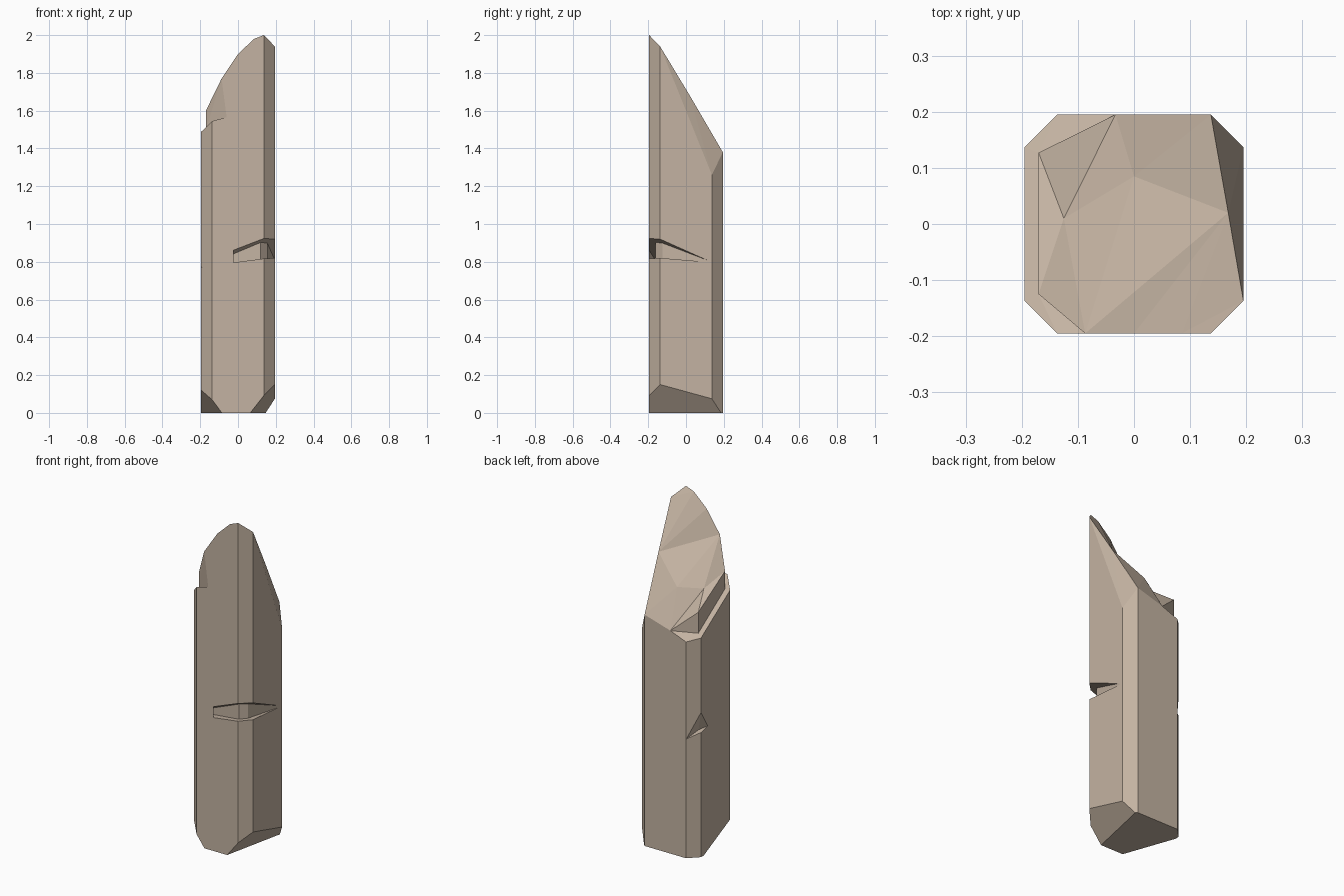
import bpy, bmesh
from mathutils import Vector

if "Cube" in bpy.data.objects:
    bpy.data.objects.remove(bpy.data.objects["Cube"])

H, C = 0.195, 0.137   # half width, chamfer start

stone = bpy.data.materials.new("stone")
stone.diffuse_color = (0.55, 0.45, 0.36, 1)
stone.use_nodes = True
stone.node_tree.nodes["Principled BSDF"].inputs["Base Color"].default_value = stone.diffuse_color


def finish(bm, name):
    bmesh.ops.recalc_face_normals(bm, faces=bm.faces)
    me = bpy.data.meshes.new(name)
    bm.to_mesh(me)
    bm.free()
    ob = bpy.data.objects.new(name, me)
    bpy.context.collection.objects.link(ob)
    return ob


def chip(bm, a, b, c):
    """Slice off the part of the block lying outside plane a-b-c and cap it."""
    a, b, c = Vector(a), Vector(b), Vector(c)
    n = (b - a).cross(c - a).normalized()
    if n.dot(Vector((0, 0, 0.8)) - a) > 0:
        n = -n
    geom = bm.verts[:] + bm.edges[:] + bm.faces[:]
    bmesh.ops.bisect_plane(bm, geom=geom, plane_co=a, plane_no=n, clear_outer=True)
    bmesh.ops.holes_fill(bm, edges=[e for e in bm.edges if e.is_boundary], sides=0)


# broken pillar: octagonal foot, named points along the fracture
pts = {
    # foot, counter-clockwise from front left
    "b0": (-C, -H, 0), "b1": (C, -H, 0), "b2": (H, -C, 0), "b3": (H, C, 0),
    "b4": (C, H, 0), "b5": (-C, H, 0), "b6": (-H, C, 0), "b7": (-H, -C, 0),
    # sloped break
    "t0": (-.17, -.125, 1.6), "t1": (-.087, -H, 1.77), "t2": (0, -H, 1.9),
    "t3": (.085, -H, 1.98), "t4": (C, -H, 2), "t5": (H, -C, 1.94),
    "a": (H, C, 1.26), "d": (C, H, 1.38), "c": (-.033, H, 1.33),
    "m": (.168, .02, 1.68), "k": (0, .085, 1.54), "l": (-.125, .01, 1.535),
    "b": (-.17, .127, 1.45),
    # ledge on the left side
    "f": (-.06, -H, 1.565), "o0": (-C, -H, 1.545), "o1": (-H, -C, 1.488),
    "o2": (-H, C, 1.307), "o3": (-C, H, 1.29),
    "i0": (-.17, -.125, 1.495), "i1": (-.17, .127, 1.325),
}
faces = [
    "b0 b1 t4 t3 t2 t1 f o0", "b1 b2 t5 t4", "b2 b3 a t5", "b3 b4 d a",
    "b4 b5 o3 c d", "b5 b6 o2 o3", "b6 b7 o1 o2", "b7 b0 o0 o1",
    "b0 b1 b2 b3 b4 b5 b6 b7",
    "t3 t4 t5", "m t1 t2", "m t2 t3", "m t3 t5", "t1 m k", "k m d", "k d c",
    "k c l", "l c b", "t1 k l", "t0 t1 l", "t0 l b", "a d m", "a m t5",
    "o0 f i0", "o0 i0 o1", "o1 i0 i1 o2", "o2 i1 o3", "o3 i1 c",
    "i0 t0 b i1", "i0 f t1", "i0 t1 t0", "i1 b c",
]
bm = bmesh.new()
v = {k: bm.verts.new(p) for k, p in pts.items()}
for f in faces:
    bm.faces.new([v[k] for k in f.split()])
bmesh.ops.recalc_face_normals(bm, faces=bm.faces)

# chipped bottom corners
chip(bm, (-H, -C, .12), (-C, -H, .07), (-.085, -H, 0))
chip(bm, (.065, -H, 0), (H, -C, .15), (H, C, .075))
pillar = finish(bm, "broken_pillar")
pillar.data.materials.append(stone)

# wedge crack around the front right corner: two planes opening from a diagonal
S, E = Vector((-.2, -.138, .768)), Vector((.2, .14, .798))


def height(x, y, corner_z):
    n = (E - S).cross(Vector((H, -C, corner_z)) - S)
    return S.z - (n.x * (x - S.x) + n.y * (y - S.y)) / n.z


bm = bmesh.new()
outline = [(.12, -.162), (.155, -.125), (.3, -.3)]
s, e = bm.verts.new(S), bm.verts.new(E)
lo, hi = [[bm.verts.new((x, y, height(x, y, z))) for x, y in outline] for z in (.82, .92)]
for r in (lo, hi):
    bm.faces.new((s, r[0], r[2]))
    bm.faces.new((r[0], r[1], r[2]))
    bm.faces.new((r[1], e, r[2]))
bm.faces.new((s, lo[0], hi[0]))
bm.faces.new((lo[0], lo[1], hi[1], hi[0]))
bm.faces.new((lo[1], e, hi[1]))
bm.faces.new((e, lo[2], hi[2]))
bm.faces.new((s, lo[2], hi[2]))
crack = finish(bm, "crack_cutter")

# small dent in the back left edge
bm = bmesh.new()
for p in [(-.197, .139, .87), (-.198, .07, .76), (-.137, .198, .71),
          (-.16, .11, .74), (-.26, .2, .75)]:
    bm.verts.new(p)
bmesh.ops.convex_hull(bm, input=bm.verts)
dent = finish(bm, "dent_cutter")

for cutter in (crack, dent):
    cutter.hide_render = True
    cutter.hide_set(True)
    mod = pillar.modifiers.new(cutter.name, 'BOOLEAN')
    mod.operation, mod.solver, mod.object = 'DIFFERENCE', 'EXACT', cutter
